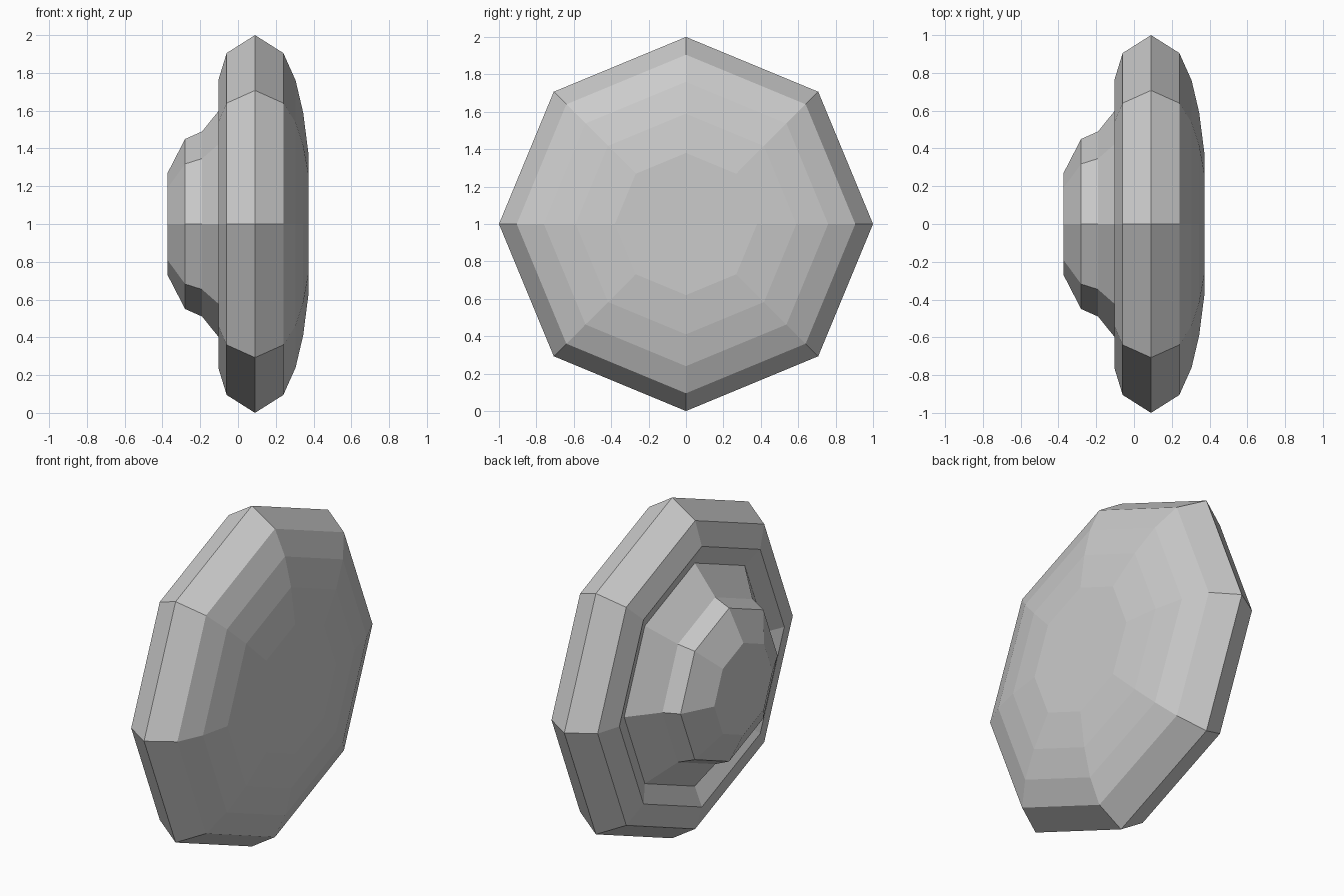
import bpy, bmesh
from math import sin, cos, tau

if "Cube" in bpy.data.objects:
    bpy.data.objects.remove(bpy.data.objects["Cube"])

SIDES = 8
CENTRE_Z = 1.0

# (x, radius) profile from the front cap, around the rim, into the back groove and over the hub
profile = [
    (0.372, 0.38), (0.345, 0.59), (0.305, 0.76), (0.24, 0.905),   # domed face
    (0.09, 1.0), (-0.06, 0.905), (-0.103, 0.765),                 # rim
    (-0.057, 0.655),                                              # groove
    (-0.19, 0.49), (-0.28, 0.45), (-0.373, 0.27),                 # hub
]


def lathe_x(name, points):
    """Revolve a profile around the x axis as a low-poly solid."""
    bm = bmesh.new()
    rings = [[bm.verts.new((x, r * sin(tau * i / SIDES), CENTRE_Z + r * cos(tau * i / SIDES)))
              for i in range(SIDES)] for x, r in points]
    for a, b in zip(rings, rings[1:]):
        for i in range(SIDES):
            j = (i + 1) % SIDES
            bm.faces.new((a[i], a[j], b[j], b[i]))
    bm.faces.new(rings[0])
    bm.faces.new(rings[-1])
    bmesh.ops.recalc_face_normals(bm, faces=bm.faces)
    mesh = bpy.data.meshes.new(name)
    bm.to_mesh(mesh)
    bm.free()
    obj = bpy.data.objects.new(name, mesh)
    bpy.context.collection.objects.link(obj)
    return obj


# Octagonal disc with a stepped hub on its back
lathe_x("knob_disc", profile)
